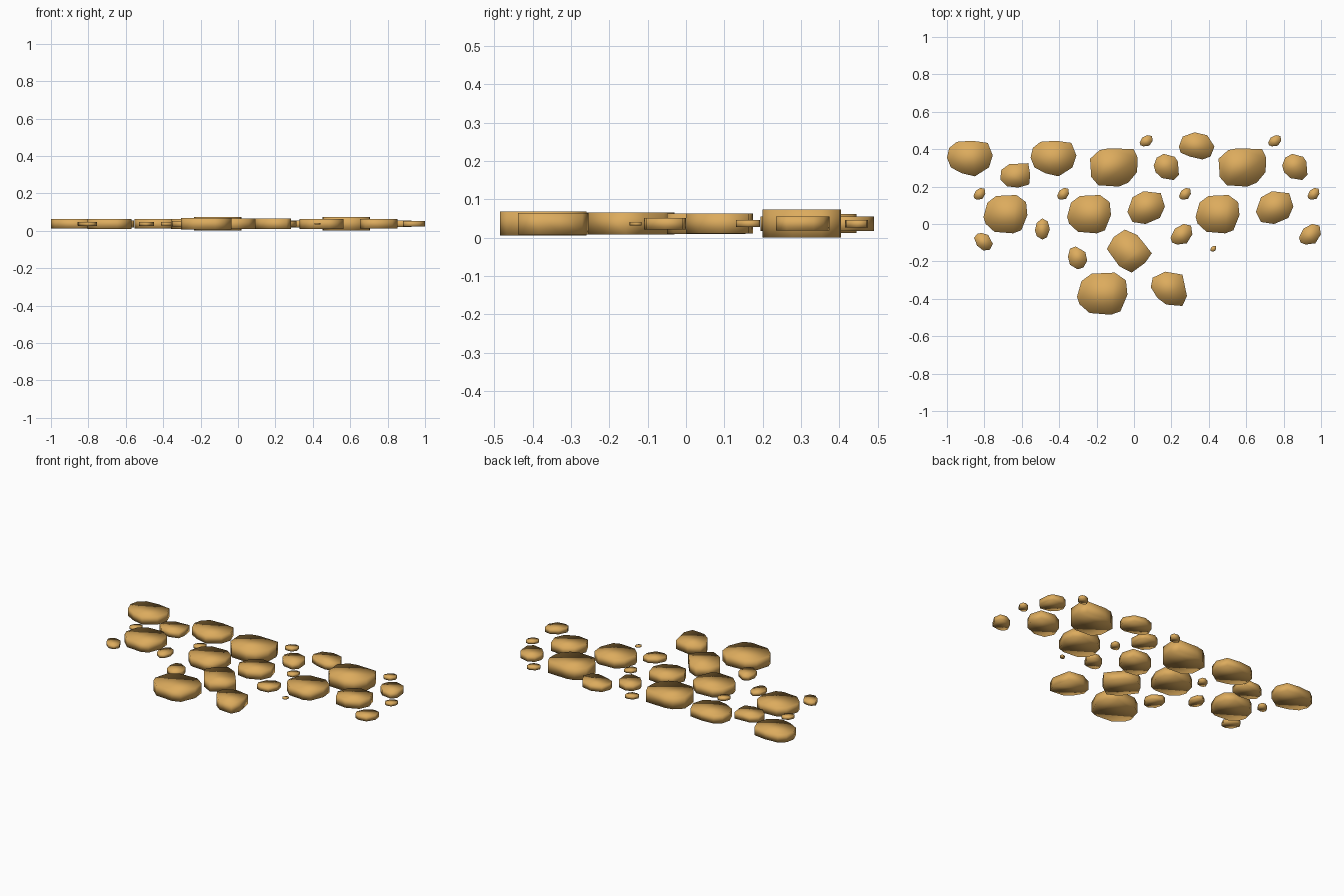
import bpy, bmesh

if "Cube" in bpy.data.objects:
    bpy.data.objects.remove(bpy.data.objects["Cube"])

sand = bpy.data.materials.new("sandstone tan")
sand.diffuse_color = (0.72, 0.41, 0.11, 1)
sand.use_nodes = True
sand.node_tree.nodes["Principled BSDF"].inputs["Base Color"].default_value = sand.diffuse_color

MID_Z = 0.037          # all stones share one mid height
LEFT, RIGHT = -0.447, 0.687   # steps at which the layout repeats


def stone(name, outline, box, thick, steps=(0,)):
    """Flat stone: unit outline fitted to box (x0, x1, y0, y1), soft-shaded."""
    x0, x1, y0, y1 = box
    for i, dx in enumerate(steps):
        bm = bmesh.new()
        vs = [bm.verts.new(((x0 + x1) / 2 + px * (x1 - x0) / 2 + dx,
                            (y0 + y1) / 2 + py * (y1 - y0) / 2,
                            MID_Z - thick / 2)) for px, py in outline]
        base = bm.faces.new(vs)
        ext = bmesh.ops.extrude_face_region(bm, geom=[base], use_keep_orig=True)
        top = [v for v in ext["geom"] if isinstance(v, bmesh.types.BMVert)]
        bmesh.ops.translate(bm, verts=top, vec=(0, 0, thick))
        bmesh.ops.recalc_face_normals(bm, faces=bm.faces)
        for f in bm.faces:
            f.smooth = True
        me = bpy.data.meshes.new(name)
        bm.to_mesh(me)
        bm.free()
        me.materials.append(sand)
        ob = bpy.data.objects.new(f"{name}_{i + 1}", me)
        bpy.context.collection.objects.link(ob)


# outlines used by several stones
slab = [(-1, -.15), (-.82, .6), (-.42, .95), (.5, 1), (.94, .63), (1, -.05),
        (.72, -.84), (.35, -1), (-.5, -.92), (-.9, -.5)]
pebble = [(-1, -.35), (-.6, .55), (.2, 1), (.88, .85), (1, 0), (.5, -.87),
          (-.4, -1), (-.85, -.8)]

# back row
stone("back_oval_stone",
      [(-1, .05), (-.9, .6), (-.57, .94), (.1, 1), (.78, .88), (1, .17),
       (.83, -.5), (.22, -1), (-.35, -.83), (-.83, -.5)],
      (-1.0, -.755, .255, .445), .05, (0, -LEFT))
stone("back_gap_stone",
      [(-1, -.35), (-.93, .45), (-.4, .92), (.87, 1), (1, .05), (.93, -.75),
       (.2, -1), (-.55, -.9)],
      (-.715, -.555, .195, .325), .038)
stone("back_slab",
      [(-.6, .9), (-.2, 1), (.83, .95), (1, .5), (.97, -.25), (.6, -.8),
       (.2, -1), (-.65, -.93), (-.95, -.5), (-1, .45)],
      (-.235, .02, .2, .405), .073, (0, RIGHT))
stone("back_small_stone",
      [(-1, .1), (-.76, .7), (-.2, 1), (.68, .77), (.92, .4), (1, -.6),
       (.6, -1), (-.36, -.85), (-.84, -.4)],
      (.105, .24, .235, .375), .036, (0, RIGHT))
stone("back_round_stone",
      [(-1, -.05), (-.78, .7), (-.1, 1), (.6, .78), (1, -.05), (.78, -.78),
       (.33, -1), (-.4, -.78), (-.9, -.5)],
      (.24, .43, .345, .49), .038)
stone("back_pebble", pebble, (.03, .1, .415, .475), .02, (0, RIGHT))

# middle row
stone("middle_slab", slab, (-.805, -.57, -.05, .155), .054,
      (0, -LEFT, -LEFT + RIGHT))
stone("middle_round_stone",
      [(-1, -.25), (-.73, .63), (-.14, 1), (.78, .88), (1, .06), (.73, -.63),
       (-.03, -1), (-.73, -.88)],
      (-.035, .165, 0, .175), .052, (0, RIGHT))
stone("middle_pebble", pebble, (-.858, -.795, .13, .193), .018,
      (0, -LEFT, -LEFT + .652, -LEFT + .652 + RIGHT))
stone("middle_corner_stone", pebble, (.195, .312, -.11, 0), .03, (0, RIGHT))
stone("left_chip",
      [(-1, .44), (-.68, .9), (-.2, 1), (.5, .78), (1, -.22), (.68, -.9),
       (0, -1), (-.68, -.44)],
      (-.855, -.755, -.142, -.048), .022)
stone("narrow_chip",
      [(-1, -.15), (-.73, .6), (0, 1), (.73, .7), (1, -.05), (.6, -.8),
       (0, -1), (-.73, -.7)],
      (-.53, -.45, -.083, .03), .022)
stone("tiny_pebble", pebble, (.408, .44, -.147, -.116), .009)

# front row
stone("front_angled_stone",
      [(-1, .1), (-.7, .65), (-.2, 1), (.35, .75), (.7, .3), (1, -.1),
       (.7, -.55), (.1, -1), (-.45, -.7)],
      (-.145, .095, -.26, -.03), .058)
stone("front_chip",
      [(-1, .1), (-.8, .8), (-.2, 1), (.8, .5), (1, -.25), (.6, -.85),
       (0, -1), (-.8, -.6)],
      (-.353, -.25, -.242, -.12), .03)
stone("front_slab", slab, (-.305, -.035, -.485, -.26), .062)
stone("front_right_stone",
      [(-1, .1), (-.9, .65), (-.2, 1), (.75, .83), (.88, .2), (1, -.4),
       (.75, -.98), (-.15, -.9), (-.65, -.5)],
      (.09, .283, -.44, -.255), .056)
